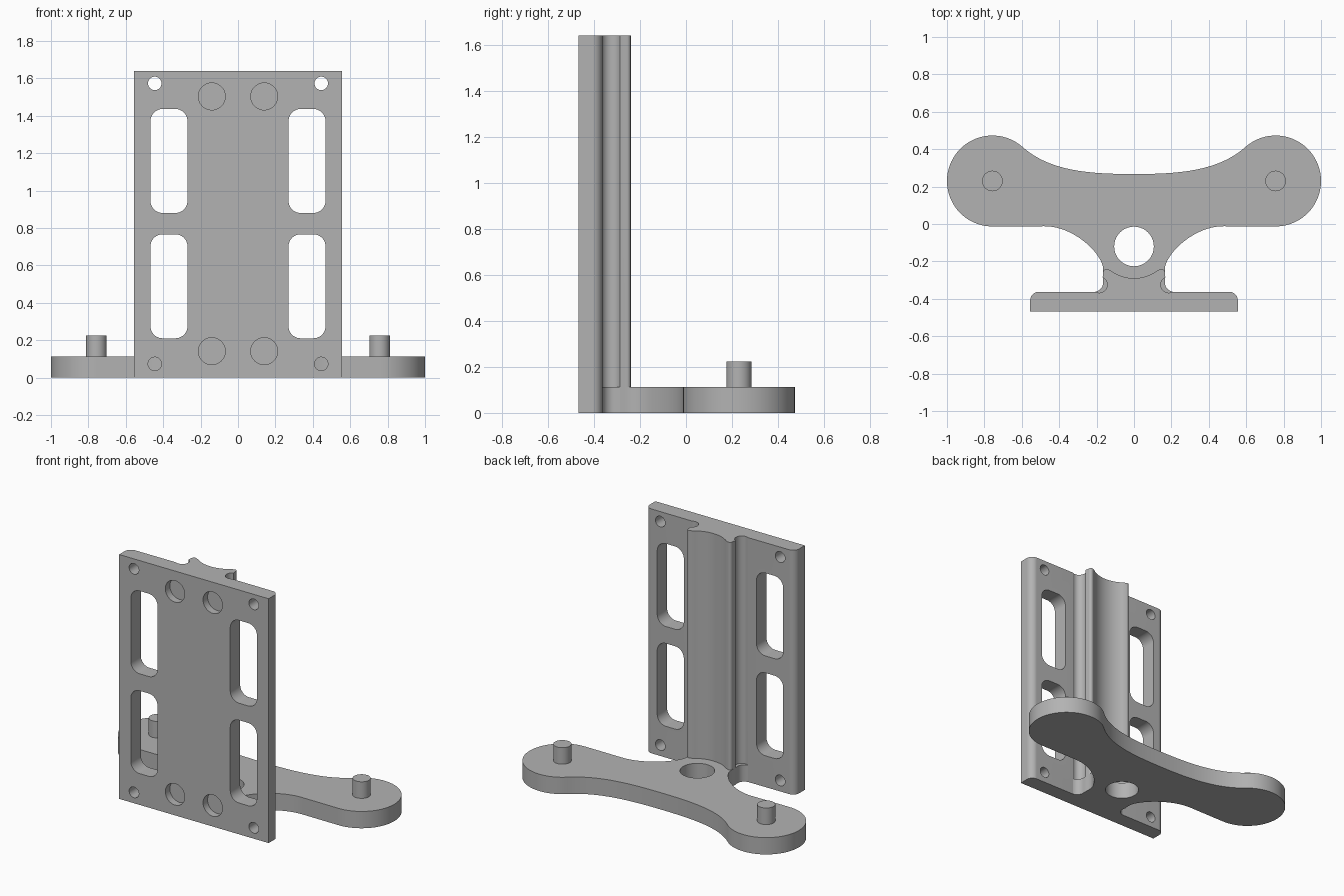
import bpy, bmesh
from math import cos, sin, radians
from mathutils import Vector, Matrix
from mathutils.geometry import interpolate_bezier

if "Cube" in bpy.data.objects:
    bpy.data.objects.remove(bpy.data.objects["Cube"])

grey = bpy.data.materials.new("plain grey")
grey.use_nodes = True
grey.diffuse_color = (0.45, 0.45, 0.45, 1)
grey.node_tree.nodes["Principled BSDF"].inputs["Base Color"].default_value = grey.diffuse_color


def arc(cx, cy, r, start, end, steps=12):
    angles = [radians(start + (end - start) * i / steps) for i in range(steps + 1)]
    return [(cx + r * cos(a), cy + r * sin(a)) for a in angles]


def bezier(*points, steps=24):
    return [(p.x, p.y) for p in interpolate_bezier(*[Vector(p) for p in points], steps)]


def circle(x, y, r):
    return arc(x, y, r, 0, 360, 40)[:-1]


def rounded_rect(x0, x1, z0, z1, r):
    return (arc(x1 - r, z1 - r, r, 0, 90) + arc(x0 + r, z1 - r, r, 90, 180)
            + arc(x0 + r, z0 + r, r, 180, 270) + arc(x1 - r, z0 + r, r, 270, 360))


def mirrored(half):
    """Close a right-hand half outline with its mirror image."""
    return half + [(-x, y) for x, y in reversed(half) if x > 1e-5]


def prism(name, outlines, low, high, along_y=False):
    """Extrude outlines along z, or (x, z) outlines along y."""
    bm = bmesh.new()
    for outline in outlines:
        face = bm.faces.new([bm.verts.new((x, y, low)) for x, y in outline])
        top = bmesh.ops.extrude_face_region(bm, geom=[face])["geom"]
        verts = [v for v in top if isinstance(v, bmesh.types.BMVert)]
        bmesh.ops.translate(bm, verts=verts, vec=(0, 0, high - low))
    if along_y:
        swap = Matrix(((1, 0, 0, 0), (0, 0, 1, 0), (0, 1, 0, 0), (0, 0, 0, 1)))
        bmesh.ops.transform(bm, matrix=swap, verts=bm.verts)
    bmesh.ops.recalc_face_normals(bm, faces=bm.faces)
    mesh = bpy.data.meshes.new(name)
    bm.to_mesh(mesh)
    bm.free()
    mesh.materials.append(grey)
    obj = bpy.data.objects.new(name, mesh)
    bpy.context.collection.objects.link(obj)
    return obj


def activate(obj):
    bpy.ops.object.select_all(action="DESELECT")
    obj.select_set(True)
    bpy.context.view_layer.objects.active = obj


def combine(target, other, operation):
    mod = target.modifiers.new(operation, "BOOLEAN")
    mod.operation, mod.solver, mod.object = operation, "EXACT", other
    activate(target)
    bpy.ops.object.modifier_apply(modifier=mod.name)
    bpy.data.objects.remove(other)


def finish(obj):
    activate(obj)
    bpy.ops.object.shade_smooth_by_angle(angle=radians(30))
    obj.modifiers.new("flat faces", "WEIGHTED_NORMAL").keep_sharp = True


SIDES = (-1, 1)
HEIGHT, BASE_TOP, PEG_X, PEG_Y = 1.64, 0.113, 0.757, 0.23

# Upright plate with the hollow-backed column and its side grooves
plate_half = (arc(0, -0.083, 0.207, 270, 307)
              + arc(0.147, -0.258, 0.018, 130, -10, 8)
              + arc(0.186, -0.325, 0.043, 115, 300, 18)
              + arc(0.51, -0.408, 0.045, 90, 0)
              + [(0.555, -0.468)])
bracket = prism("mounting_bracket", [mirrored(plate_half)], 0, HEIGHT)

# Slots and corner holes go through, the round pockets are shallow
through, pockets = [], []
for s in SIDES:
    for z in (0.21, 0.88):
        x0, x1 = sorted((s * 0.27, s * 0.468))
        through.append(rounded_rect(x0, x1, z, z + 0.556, 0.065))
    for z in (0.073, 1.573):
        through.append(circle(s * 0.445, z, 0.036))
    for z in (0.141, 1.503):
        pockets.append(circle(s * 0.14, z, 0.072))
combine(bracket, prism("through_cutter", through, -0.6, -0.3, True), "DIFFERENCE")
combine(bracket, prism("pocket_cutter", pockets, -0.6, -0.42, True), "DIFFERENCE")

# Curved two-lobed base with a neck that flares into the plate
base_half = (bezier((0, 0.267), (0.25, 0.267), (0.45, 0.285), (0.594, 0.41))
             + arc(PEG_X, PEG_Y, 0.243, 130, -90, 48)
             + bezier((0.48, -0.012), (0.31, -0.012), (0.165, -0.17), (0.165, -0.24))
             + arc(0.215, -0.313, 0.05, 180, 270, 8)
             + [(0.215, -0.41)])
base = prism("base", [mirrored(base_half)], 0, BASE_TOP)
hole = prism("hole_cutter", [circle(0, -0.12, 0.106)], -0.1, 0.3)
combine(base, hole, "DIFFERENCE")
combine(bracket, base, "UNION")
finish(bracket)

# Pegs on the base lobes
for s, side in zip(SIDES, ("right", "left")):
    finish(prism(side + "_peg", [circle(s * PEG_X, PEG_Y, 0.055)], BASE_TOP - 0.01, 0.224))
